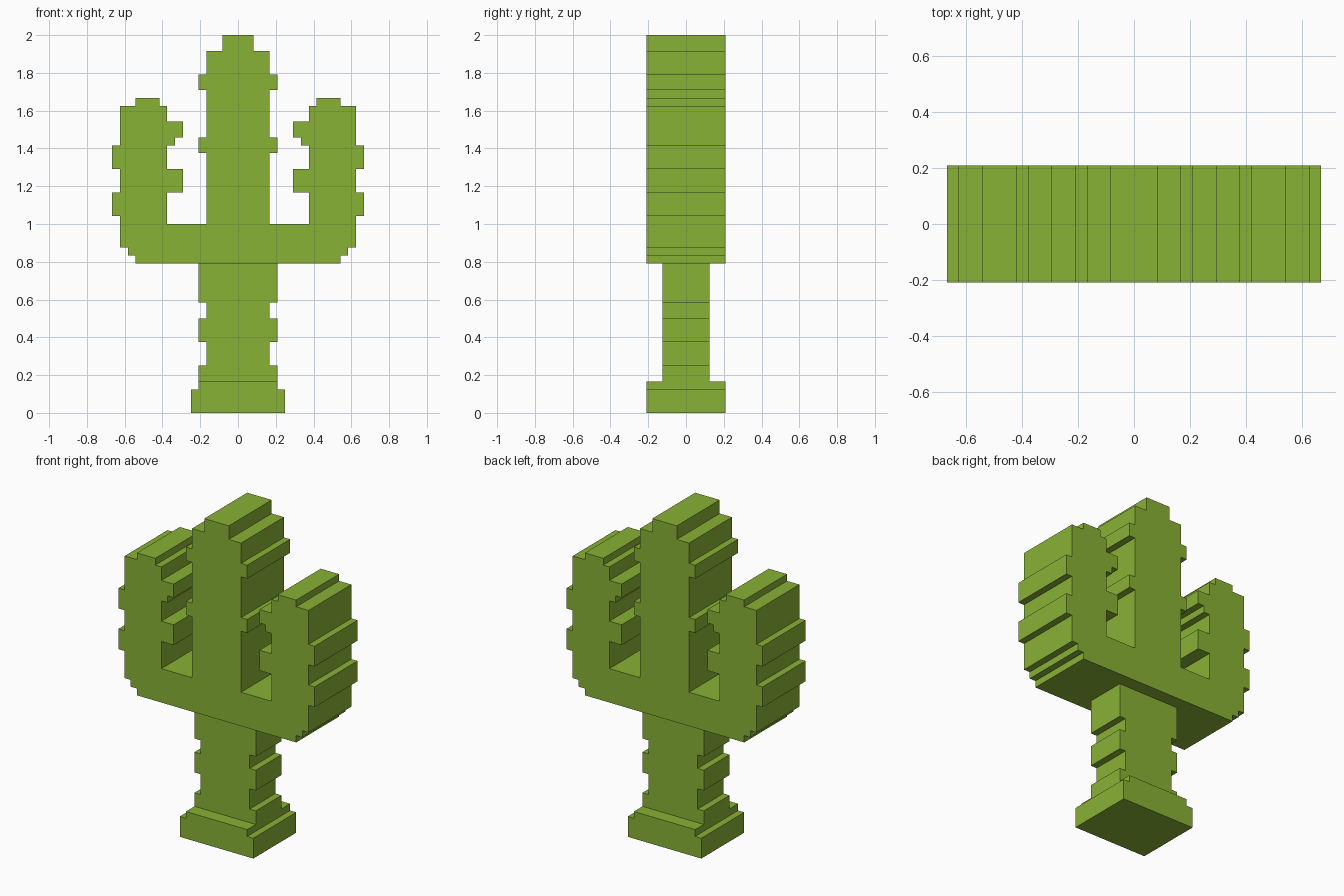
import bpy, bmesh

if "Cube" in bpy.data.objects:
    bpy.data.objects.remove(bpy.data.objects["Cube"])

U = 2 / 48  # one block of the stepped outline

green = bpy.data.materials.new("cactus green")
green.diffuse_color = (0.25, 0.445, 0.036, 1)
green.use_nodes = True
green.node_tree.nodes["Principled BSDF"].inputs["Base Color"].default_value = green.diffuse_color


def slab(name, half_outline, half_depth):
    """Mirror a right-hand (x, z) outline, listed bottom to top, and extrude it along y."""
    left = [(-x, z) for x, z in reversed(half_outline)]
    bm = bmesh.new()
    front = bm.faces.new([bm.verts.new((x * U, -half_depth * U, z * U))
                          for x, z in half_outline + left])
    ext = bmesh.ops.extrude_face_region(bm, geom=[front], use_keep_orig=True)
    moved = [v for v in ext["geom"] if isinstance(v, bmesh.types.BMVert)]
    bmesh.ops.translate(bm, verts=moved, vec=(0, 2 * half_depth * U, 0))
    bmesh.ops.recalc_face_normals(bm, faces=bm.faces)
    mesh = bpy.data.meshes.new(name)
    bm.to_mesh(mesh)
    bm.free()
    mesh.materials.append(green)
    obj = bpy.data.objects.new(name, mesh)
    bpy.context.collection.objects.link(obj)
    return obj


def steps(start, spans):
    """Stepped edge going up: each span is (x, top z)."""
    pts, z = [], start
    for x, top in spans:
        pts += [(x, z), (x, top)]
        z = top
    return pts


# Stepped foot
slab("base", steps(0, [(6, 3), (5, 4)]), 5)

# Thin ribbed stem
slab("stem", steps(4, [(5, 6), (4, 9), (5, 12), (4, 14), (5, 19)]), 3)

# Thick body: outer edge of the arm up, inner edge down, then the trunk up
arm_outer = steps(19, [(13, 20), (14, 21), (15, 25), (16, 28), (15, 31),
                       (16, 34), (15, 39), (13, 40)])
arm_inner = steps(24, [(9, 28), (7, 31), (9, 34), (8, 35), (7, 37),
                       (9, 39), (10, 40)])
trunk = steps(24, [(4, 33), (5, 35), (4, 41), (5, 43), (4, 46), (2, 48)])
slab("trunk_and_arms", arm_outer + arm_inner[::-1] + trunk, 5)
